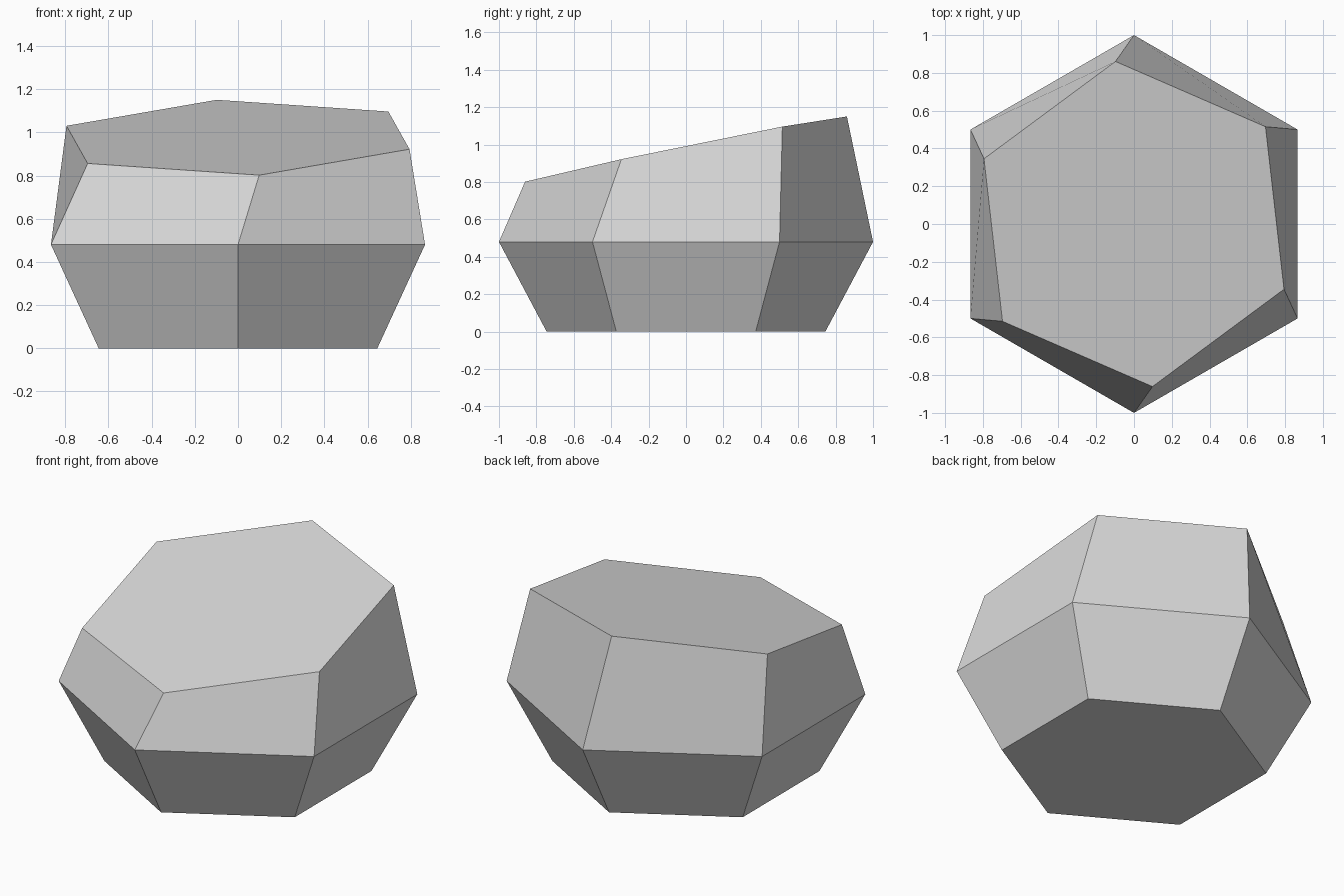
import bpy
import bmesh
from math import sin, cos, radians

cube = bpy.data.objects.get("Cube")
if cube:
    bpy.data.objects.remove(cube, do_unlink=True)

SIDES = 6

# Single stone colour
stone = bpy.data.materials.new("stone_grey")
stone.use_nodes = True
color = (0.7, 0.7, 0.7, 1.0)
stone.diffuse_color = color
stone.node_tree.nodes["Principled BSDF"].inputs["Base Color"].default_value = color

bm = bmesh.new()


def ring(radius, height, twist=0.0, slope_x=0.0, slope_y=0.0):
    """Hexagonal ring lying on a plane that may be tilted."""
    verts = []
    for i in range(SIDES):
        a = radians(-90 + twist + i * 360 / SIDES)
        x, y = radius * cos(a), radius * sin(a)
        verts.append(bm.verts.new((x, y, height + slope_x * x + slope_y * y)))
    return verts


# Flat base, wide waist, and a twisted, tilted top
base = ring(0.745, 0.0)
waist = ring(1.0, 0.48)
crown = ring(0.866, 0.976, twist=6.5, slope_x=0.021, slope_y=0.205)

# Facets between neighbouring rings
for low, high in ((base, waist), (waist, crown)):
    for i in range(SIDES):
        j = (i + 1) % SIDES
        bm.faces.new((low[j], high[j], high[i], low[i]))

# Closing faces
bm.faces.new(base[::-1])
bm.faces.new(crown)

mesh = bpy.data.meshes.new("faceted_rock")
bm.to_mesh(mesh)
bm.free()
mesh.materials.append(stone)
rock = bpy.data.objects.new("faceted_rock", mesh)
bpy.context.collection.objects.link(rock)
